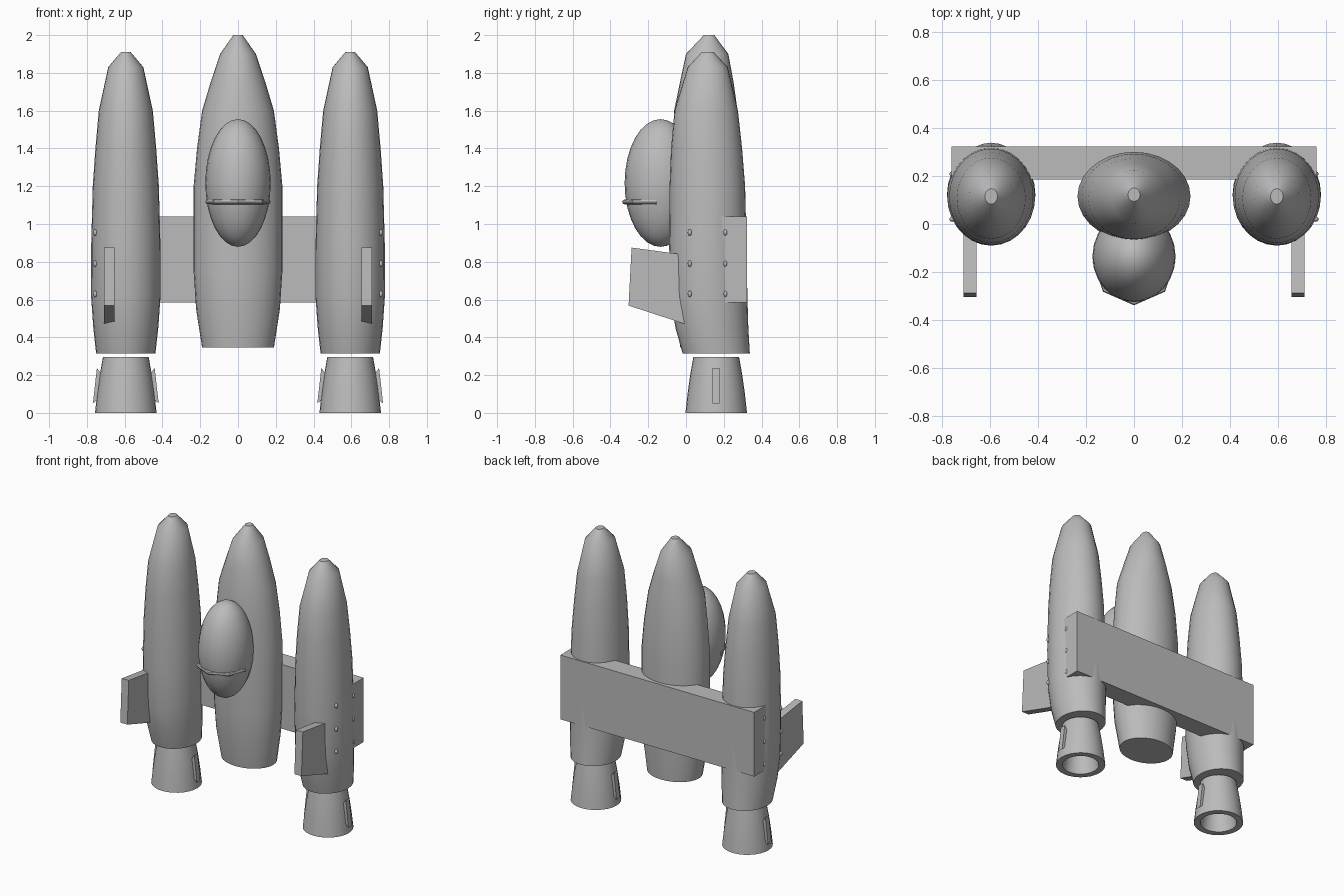
import bpy, bmesh, math
from mathutils import Matrix

if "Cube" in bpy.data.objects:
    bpy.data.objects.remove(bpy.data.objects["Cube"])

grey = bpy.data.materials.new("hull_grey")
grey.diffuse_color = (0.5, 0.5, 0.5, 1)
grey.use_nodes = True
grey.node_tree.nodes["Principled BSDF"].inputs["Base Color"].default_value = grey.diffuse_color


def finish(name, bm, smooth=True):
    bmesh.ops.recalc_face_normals(bm, faces=bm.faces)
    me = bpy.data.meshes.new(name)
    bm.to_mesh(me)
    bm.free()
    ob = bpy.data.objects.new(name, me)
    bpy.context.collection.objects.link(ob)
    me.materials.append(grey)
    bpy.ops.object.select_all(action='DESELECT')
    bpy.context.view_layer.objects.active = ob
    ob.select_set(True)
    if smooth:
        bpy.ops.object.shade_smooth_by_angle(angle=math.radians(40))
    return ob


def loft(name, rings, cx=0.0, sides=28):
    """Skin elliptical rings given as (z, half width x, centre y, half depth y)."""
    bm = bmesh.new()
    loops = []
    for z, rx, cy, ry in rings:
        loops.append([bm.verts.new((cx + rx * math.cos(2 * math.pi * i / sides),
                                    cy + ry * math.sin(2 * math.pi * i / sides), z))
                      for i in range(sides)])
    for a, b in zip(loops, loops[1:]):
        for i in range(sides):
            j = (i + 1) % sides
            bm.faces.new((a[i], a[j], b[j], b[i]))
    bm.faces.new(loops[0])
    bm.faces.new(loops[-1])
    return finish(name, bm)


def prism(name, profile, axis, lo, hi):
    """Extrude a profile along x (profile in y,z) or along y (profile in x,z)."""
    bm = bmesh.new()
    ends = [[bm.verts.new((d, a, b) if axis == 'x' else (a, d, b)) for a, b in profile]
            for d in (lo, hi)]
    bm.faces.new(ends[0])
    bm.faces.new(ends[1])
    n = len(profile)
    for i in range(n):
        j = (i + 1) % n
        bm.faces.new((ends[0][i], ends[0][j], ends[1][j], ends[1][i]))
    return finish(name, bm, False)


def ellipsoid(name, centre, radii, segs, rings):
    bm = bmesh.new()
    bmesh.ops.create_uvsphere(bm, u_segments=segs, v_segments=rings, radius=1,
                              matrix=Matrix.Translation(centre) @ Matrix.Diagonal((*radii, 1)))
    return finish(name, bm)


# central hull
loft("central_hull", [
    (0.345, 0.19, 0.125, 0.155), (0.55, 0.222, 0.117, 0.177), (0.75, 0.235, 0.115, 0.185),
    (1.2, 0.235, 0.115, 0.185), (1.4, 0.217, 0.112, 0.18), (1.6, 0.19, 0.105, 0.168),
    (1.75, 0.145, 0.11, 0.142), (1.9, 0.095, 0.112, 0.112), (2.0, 0.025, 0.122, 0.028)])

# canopy and the thin rail around its front
ellipsoid("canopy", (0, -0.135, 1.217), (0.173, 0.19, 0.338), 24, 16)
rail = [(-0.16, -0.155), (-0.12, -0.272), (0, -0.325), (0.12, -0.272), (0.16, -0.155)]
bm = bmesh.new()
loops = []
for x, y in rail:
    out = 0.013
    n = math.hypot(x, y + 0.135)
    loops.append([bm.verts.new((x + x / n * out * math.cos(t),
                                y + (y + 0.135) / n * out * math.cos(t),
                                1.117 + out * math.sin(t)))
                  for t in [k * math.pi / 4 for k in range(8)]])
for a, b in zip(loops, loops[1:]):
    for i in range(8):
        bm.faces.new((a[i], a[i - 1], b[i - 1], b[i]))
bm.faces.new(loops[0])
bm.faces.new(loops[-1])
finish("canopy_rail", bm)

# cross wing joining the three hulls
prism("cross_wing", [(0.185, 0.585), (0.322, 0.585), (0.322, 1.04), (0.185, 1.04)],
      'x', -0.76, 0.76)

for s, side in ((-1, "left"), (1, "right")):
    cx = s * 0.594
    # side booster hull
    loft(side + "_booster", [
        (0.315, 0.157, 0.160, 0.178), (0.45, 0.172, 0.137, 0.193), (0.62, 0.184, 0.122, 0.203),
        (0.9, 0.183, 0.115, 0.205), (1.2, 0.175, 0.113, 0.2), (1.4, 0.161, 0.109, 0.188),
        (1.6, 0.143, 0.107, 0.168), (1.83, 0.093, 0.115, 0.106), (1.91, 0.026, 0.115, 0.032)], cx)
    # hollow exhaust nozzle
    loft(side + "_nozzle", [
        (0.16, 0.095, 0.16, 0.095), (0.0, 0.12, 0.16, 0.12), (0.0, 0.163, 0.16, 0.163),
        (0.1, 0.152, 0.16, 0.152), (0.2, 0.138, 0.16, 0.138), (0.297, 0.121, 0.16, 0.121)], cx)
    # small vanes on both sides of the nozzle
    for v, place in ((-1, "inner"), (1, "outer")):
        pts = [(0.125, 0.20), (0.153, 0.238), (0.174, 0.05), (0.14, 0.08)]
        prism(f"{side}_{place}_vane", [(cx + s * v * a, z) for a, z in pts], 'y', 0.14, 0.178)
    # forward fin
    prism(side + "_fin", [(-0.288, 0.875), (0.03, 0.832), (0.03, 0.459), (-0.304, 0.568)],
          'x', s * 0.655, s * 0.71)
    # rivets on the outer face
    for i, z in enumerate((0.63, 0.79, 0.955)):
        for y, row in ((0.02, "front"), (0.208, "back")):
            ellipsoid(f"{side}_{row}_rivet_{i + 1}", (s * 0.756, y, z),
                      (0.012, 0.011, 0.017), 10, 6)
